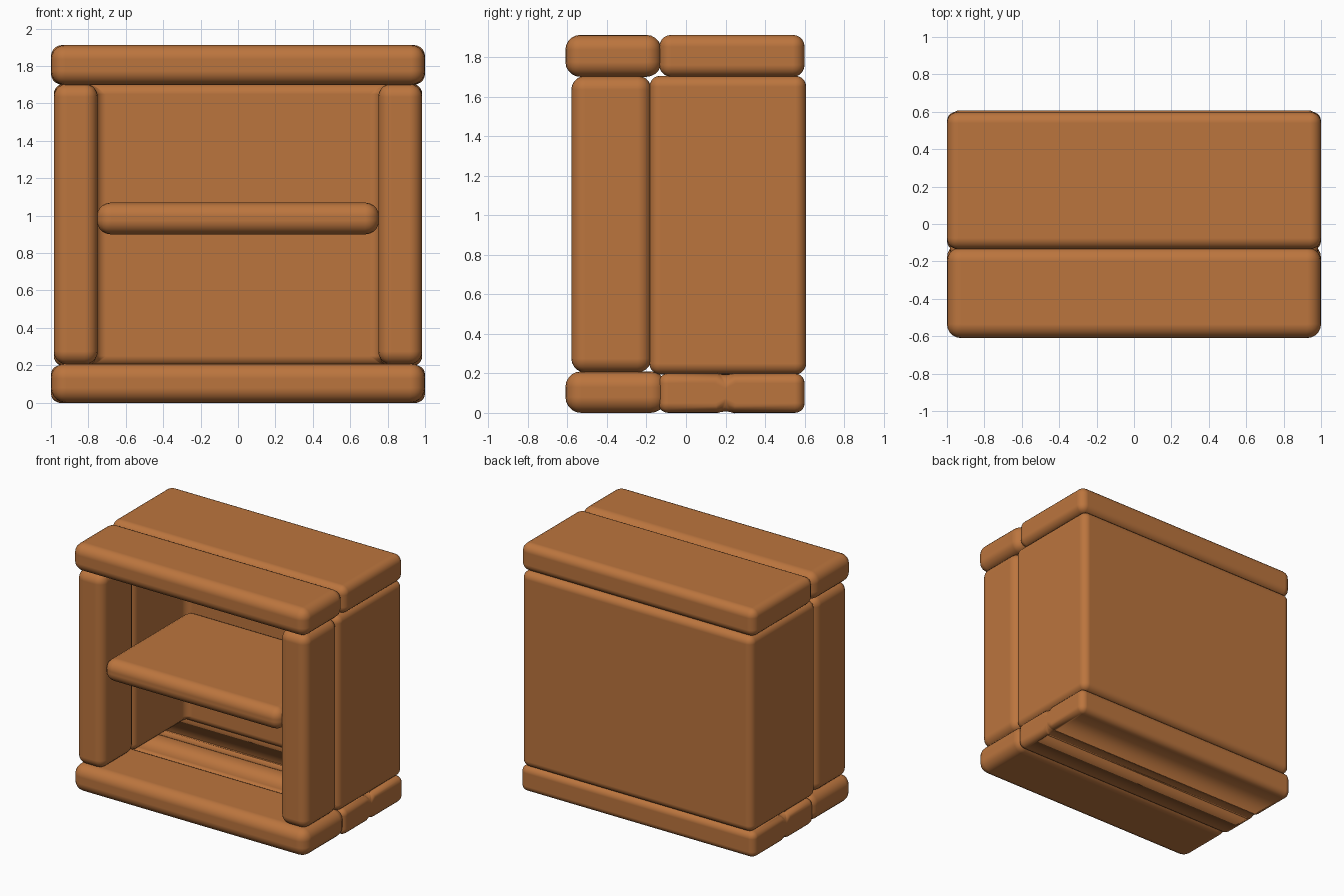
import bpy, bmesh
from mathutils import Vector

if "Cube" in bpy.data.objects:
    bpy.data.objects.remove(bpy.data.objects["Cube"])

wood = bpy.data.materials.new("warm brown wood")
wood.diffuse_color = (0.50, 0.178, 0.048, 1.0)
wood.use_nodes = True
wood.node_tree.nodes["Principled BSDF"].inputs["Base Color"].default_value = wood.diffuse_color


def prism(name, profile, axis, lo, hi, radius):
    """Extrude a 2D profile along an axis and round its edges."""
    def place(a, b, t):
        return Vector((t, a, b)) if axis == "x" else Vector((a, b, t))

    bm = bmesh.new()
    face = bm.faces.new([bm.verts.new(place(a, b, lo)) for a, b in profile])
    moved = bmesh.ops.extrude_face_region(bm, geom=[face], use_keep_orig=True)["geom"]
    bmesh.ops.translate(bm, vec=place(0, 0, hi - lo),
                        verts=[g for g in moved if isinstance(g, bmesh.types.BMVert)])
    bmesh.ops.recalc_face_normals(bm, faces=bm.faces)
    for f in bm.faces:
        f.smooth = True
    mesh = bpy.data.meshes.new(name)
    bm.to_mesh(mesh)
    bm.free()
    mesh.materials.append(wood)
    obj = bpy.data.objects.new(name, mesh)
    bpy.context.collection.objects.link(obj)
    bevel = obj.modifiers.new("round edges", "BEVEL")
    bevel.width = radius
    bevel.segments = 5
    bevel.limit_method = "ANGLE"
    bevel.angle_limit = 0.9
    bevel.use_clamp_overlap = False
    bevel.harden_normals = True
    return obj


def board(name, x0, x1, y0, y1, z0, z1, radius):
    return prism(name, [(y0, z0), (y1, z0), (y1, z1), (y0, z1)], "x", x0, x1, radius)


# Top boards, split by a seam
board("top_front_board", -1, 1, -0.61, -0.125, 1.70, 1.912, 0.075)
board("top_back_board", -1, 1, -0.135, 0.60, 1.70, 1.912, 0.06)

# Bottom boards; the rear one has a shallow groove above and below
board("bottom_front_board", -1, 1, -0.61, -0.10, 0.0, 0.21, 0.08)
prism("bottom_back_board",
      [(-0.14, 0.0), (0.16, 0.0), (0.20, 0.02), (0.24, 0.0), (0.60, 0.0),
       (0.60, 0.20), (0.24, 0.20), (0.20, 0.18), (0.16, 0.20), (-0.14, 0.20)],
      "x", -1, 1, 0.05)

# Front posts
for side, x0, x1 in (("left", -0.985, -0.75), ("right", 0.75, 0.985)):
    board(side + "_front_post", x0, x1, -0.58, -0.175, 0.205, 1.705, 0.07)

# Rear body: side walls and back in one piece
prism("rear_body",
      [(-0.985, -0.185), (-0.985, 0.608), (0.985, 0.608), (0.985, -0.185),
       (0.76, -0.185), (0.76, 0.45), (-0.76, 0.45), (-0.76, -0.185)],
      "z", 0.195, 1.705, 0.055)

# Middle shelf
board("shelf", -0.755, 0.755, -0.575, 0.47, 0.90, 1.07, 0.075)
